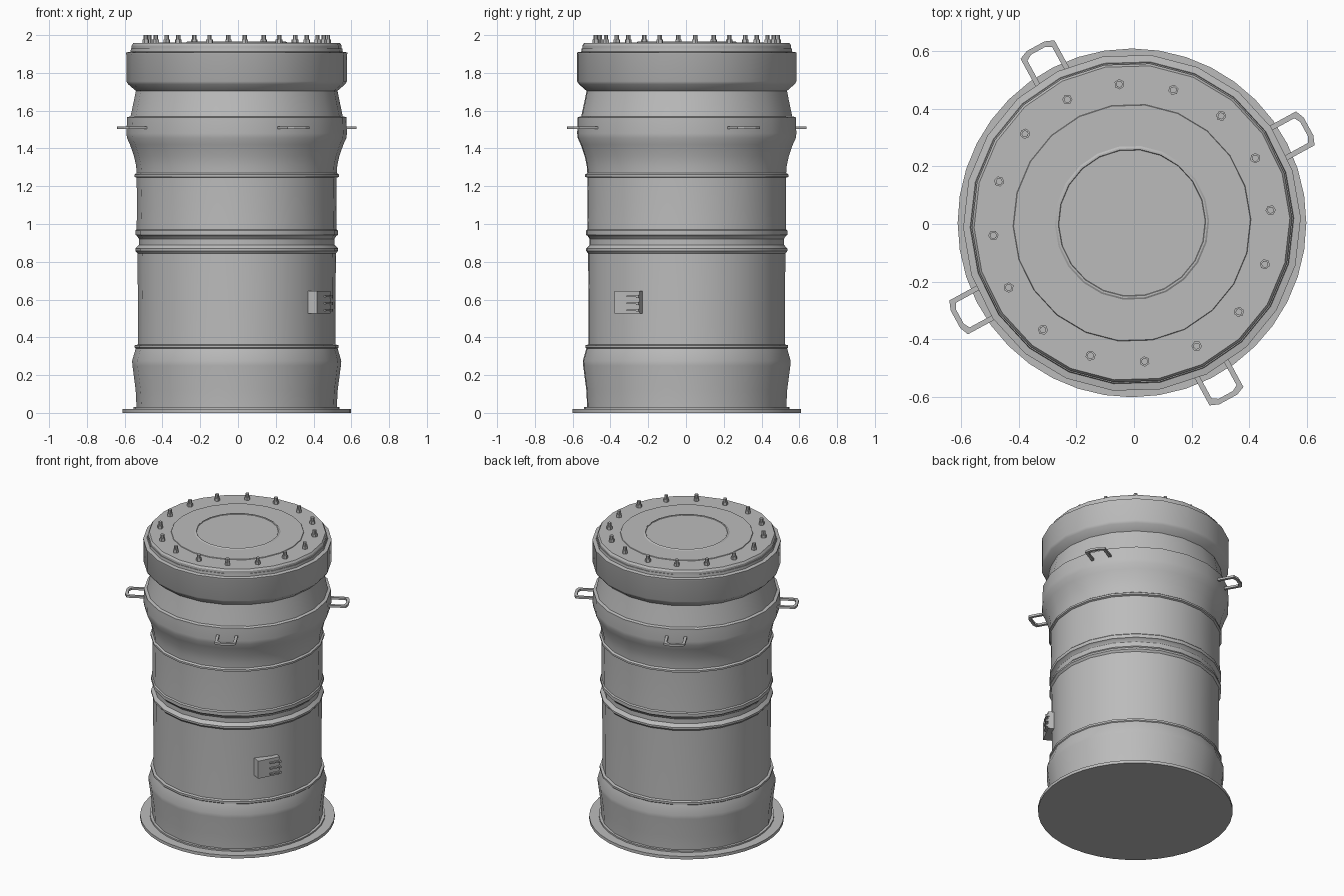
import bpy, bmesh
from math import sin, cos, pi, radians
from mathutils import Matrix, Vector

cube = bpy.data.objects.get("Cube")
if cube:
    bpy.data.objects.remove(cube, do_unlink=True)

# Single flat grey
grey = bpy.data.materials.new("plain_grey")
grey.use_nodes = True
colour = (0.5, 0.5, 0.5, 1)
grey.diffuse_color = colour
grey.node_tree.nodes["Principled BSDF"].inputs["Base Color"].default_value = colour

AXIS = Matrix.Translation((-0.007, 0.004, 0))


def turn(angle):
    return AXIS @ Matrix.Rotation(radians(angle), 4, "Z")


def finish(name, bm, matrix, smooth=True):
    bmesh.ops.recalc_face_normals(bm, faces=bm.faces)
    mesh = bpy.data.meshes.new(name)
    bm.to_mesh(mesh)
    bm.free()
    mesh.materials.append(grey)
    obj = bpy.data.objects.new(name, mesh)
    bpy.context.collection.objects.link(obj)
    obj.matrix_world = matrix
    if smooth:
        bpy.ops.object.select_all(action="DESELECT")
        obj.select_set(True)
        bpy.context.view_layer.objects.active = obj
        bpy.ops.object.shade_smooth_by_angle(angle=radians(32))
    return obj


def lathe(name, profile, sides, matrix):
    """Closed solid of revolution from (radius, height) points."""
    bm = bmesh.new()
    rings = [[bm.verts.new((r * cos(2 * pi * i / sides), r * sin(2 * pi * i / sides), z))
              for i in range(sides)] for r, z in profile]
    for low, high in zip(rings, rings[1:]):
        for i in range(sides):
            j = (i + 1) % sides
            bm.faces.new((low[i], low[j], high[j], high[i]))
    bm.faces.new(rings[0])
    bm.faces.new(rings[-1])
    return finish(name, bm, matrix)


def box(bm, centre, size):
    bmesh.ops.create_cube(bm, size=1, matrix=Matrix.Translation(centre) @ Matrix.Diagonal((*size, 1)))


# Base plate
lathe("base_flange", [(0.605, 0), (0.605, 0.02), (0.545, 0.02), (0.545, 0.03), (0.5, 0.03)], 40, AXIS)

# Drum wall with flares, seams and lips
wall = [
    (0.53, 0.02), (0.535, 0.12), (0.552, 0.25), (0.554, 0.275), (0.535, 0.34),
    (0.54, 0.345), (0.54, 0.358), (0.523, 0.362),
    (0.523, 0.6), (0.526, 0.845), (0.537, 0.858), (0.537, 0.87), (0.517, 0.89),
    (0.517, 0.92), (0.529, 0.938), (0.537, 0.942), (0.537, 0.965), (0.53, 0.972),
    (0.528, 1.1), (0.53, 1.245), (0.541, 1.25), (0.541, 1.262), (0.53, 1.27),
    (0.533, 1.31), (0.544, 1.36), (0.565, 1.42), (0.581, 1.455), (0.584, 1.48),
    (0.581, 1.55), (0.581, 1.565), (0.562, 1.57),
    (0.545, 1.65), (0.534, 1.705), (0.54, 1.71), (0.575, 1.74), (0.584, 1.755),
    (0.584, 1.895), (0.586, 1.9), (0.586, 1.908), (0.562, 1.912), (0.56, 1.93)]
lathe("drum_wall", wall, 22, turn(1.7))

# Lid with concentric raised steps
lid = [(0.556, 1.91), (0.556, 1.945), (0.548, 1.957), (0.413, 1.957), (0.411, 1.961),
       (0.268, 1.961), (0.262, 1.965), (0.256, 1.965), (0.254, 1.961)]
lathe("lid", lid, 22, turn(1.7))

# Ring of studs and hex nuts on the lid
for i in range(16):
    place = turn(5.2 + 22.5 * i) @ Matrix.Translation((0.483, 0, 0))
    lathe(f"lid_nut_{i + 1}", [(0.018, 1.95), (0.018, 1.977)], 6, place)
    lathe(f"lid_stud_{i + 1}", [(0.012, 1.97), (0.012, 2.0)], 8, place)

# Four flat lifting handles, each a bent strip
outer = [(0.53, 0.067), (0.685, 0.067), (0.698, 0.035)]
inner = [(0.53, 0.049), (0.668, 0.049), (0.68, 0.028)]
outer += [(x, -y) for x, y in reversed(outer)]
inner += [(x, -y) for x, y in reversed(inner)]
for i in range(4):
    bm = bmesh.new()
    a = [bm.verts.new((x, y, 1.502)) for x, y in outer]
    b = [bm.verts.new((x, y, 1.502)) for x, y in inner]
    strip = [bm.faces.new((a[k], a[k + 1], b[k + 1], b[k])) for k in range(len(a) - 1)]
    made = bmesh.ops.extrude_face_region(bm, geom=strip)["geom"]
    bmesh.ops.translate(bm, vec=(0, 0, 0.014), verts=[v for v in made if isinstance(v, bmesh.types.BMVert)])
    finish(f"lifting_handle_{i + 1}", bm, turn(28.6 + 90 * i), smooth=False)

# Latch box on the lower wall
side = Matrix.Rotation(radians(-28), 4, "Z")
bm = bmesh.new()
box(bm, (0.515, -0.063, 0.585), (0.066, 0.15, 0.12))
finish("latch_box", bm, side, smooth=False)

# Three small pins across the box face
for i, z in enumerate((0.543, 0.58, 0.617)):
    bm = bmesh.new()
    box(bm, (0.551, -0.024, z), (0.018, 0.07, 0.009))
    box(bm, (0.552, 0.008, z), (0.022, 0.014, 0.015))
    finish(f"latch_pin_{i + 1}", bm, side, smooth=False)
